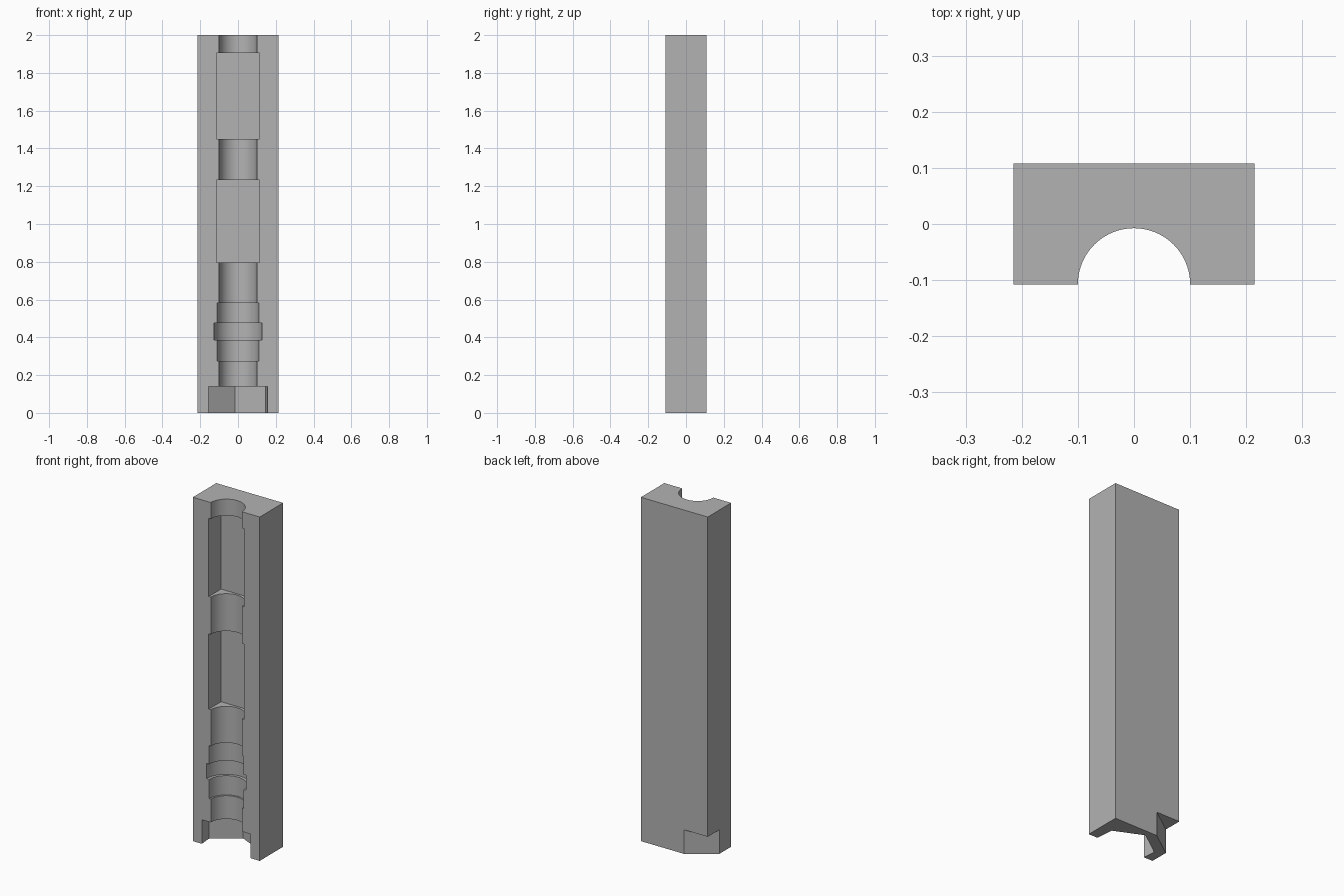
import bpy, bmesh, math
from mathutils import Matrix, Vector

if "Cube" in bpy.data.objects:
    bpy.data.objects.remove(bpy.data.objects["Cube"], do_unlink=True)

WIDTH, DEPTH, HEIGHT = 0.43, 0.215, 2.0
AXIS_Y = -DEPTH / 2      # bore axis lies on the front face
SOCKET_TOP = 0.14

grey = bpy.data.materials.new("plain grey")
grey.use_nodes = True
grey.diffuse_color = (0.45, 0.45, 0.45, 1)
grey.node_tree.nodes["Principled BSDF"].inputs["Base Color"].default_value = grey.diffuse_color


def add_object(name, bm):
    bmesh.ops.recalc_face_normals(bm, faces=bm.faces)
    mesh = bpy.data.meshes.new(name)
    bm.to_mesh(mesh)
    bm.free()
    mesh.materials.append(grey)
    obj = bpy.data.objects.new(name, mesh)
    bpy.context.collection.objects.link(obj)
    return obj


def box(name, size, centre):
    bm = bmesh.new()
    bmesh.ops.create_cube(bm, size=1, matrix=Matrix.Translation(centre) @ Matrix.Diagonal((*size, 1)))
    return add_object(name, bm)


def prism(name, outline, bottom, top):
    bm = bmesh.new()
    base = bm.faces.new([bm.verts.new((x, y, bottom)) for x, y in outline])
    made = bmesh.ops.extrude_face_region(bm, geom=[base])["geom"]
    bmesh.ops.translate(bm, vec=(0, 0, top - bottom),
                        verts=[v for v in made if isinstance(v, bmesh.types.BMVert)])
    return add_object(name, bm)


def lathe(name, profile, sides=96):
    bm = bmesh.new()
    rings = []
    for radius, z in profile:
        rings.append([bm.verts.new((radius * math.cos(math.tau * i / sides),
                                    AXIS_Y + radius * math.sin(math.tau * i / sides), z))
                      for i in range(sides)])
    for low, high in zip(rings, rings[1:]):
        for i in range(sides):
            j = (i + 1) % sides
            bm.faces.new((low[i], low[j], high[j], high[i]))
    bm.faces.new(rings[0])
    bm.faces.new(rings[-1])
    return add_object(name, bm)


def cut(target, cutter):
    cutter.hide_render = True
    mod = target.modifiers.new("cut", "BOOLEAN")
    mod.operation, mod.solver, mod.object = "DIFFERENCE", "EXACT", cutter
    bpy.context.view_layer.objects.active = target
    bpy.ops.object.modifier_apply(modifier=mod.name)
    bpy.data.objects.remove(cutter, do_unlink=True)


block = box("half_mould_block", (WIDTH, DEPTH, HEIGHT), (0, 0, HEIGHT / 2))

# Stepped round bore running the full height
cut(block, lathe("bore_cutter", [
    (0.10, 0.1), (0.10, 0.275), (0.11, 0.275), (0.11, 0.387), (0.127, 0.387), (0.127, 0.475),
    (0.11, 0.475), (0.11, 0.583), (0.10, 0.583), (0.10, 2.1)]))

# Two square pockets
for low, high in ((0.795, 1.233), (1.45, 1.905)):
    cut(block, box("square_pocket_cutter", (0.226, 0.226, high - low), (0, AXIS_Y, (low + high) / 2)))

# Turned hexagonal socket at the foot
turn = math.radians(35.4)
hexagon = [(0.18 * math.cos(turn + i * math.tau / 6), AXIS_Y + 0.18 * math.sin(turn + i * math.tau / 6))
           for i in range(6)]
cut(block, prism("hex_socket_cutter", hexagon, -0.1, SOCKET_TOP))

# Corner notch outside the socket, parallel to one socket wall
normal = Vector((math.cos(turn + math.pi / 2), math.sin(turn + math.pi / 2)))
along = Vector((-normal.y, normal.x))
start = Vector((0, AXIS_Y)) + normal * 0.212
notch = [start + along * a + normal * n for a, n in ((-0.4, 0), (0.4, 0), (0.4, 0.3), (-0.4, 0.3))]
cut(block, prism("corner_notch_cutter", notch, -0.1, SOCKET_TOP))

# Smooth bore with crisp steps
bpy.ops.object.select_all(action="DESELECT")
block.select_set(True)
bpy.context.view_layer.objects.active = block
bpy.ops.object.shade_smooth_by_angle(angle=math.radians(20))
